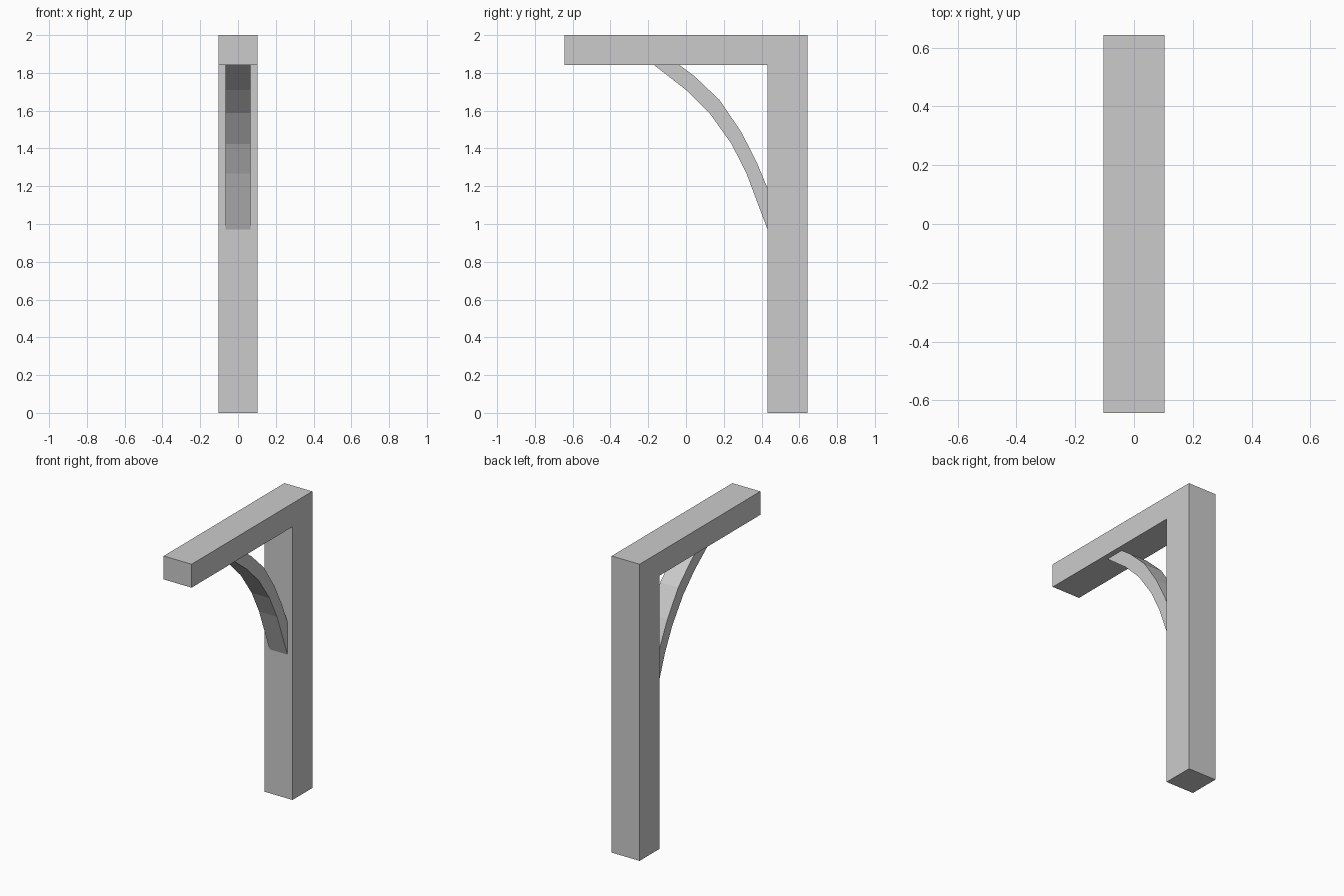
import bpy
import bmesh

if "Cube" in bpy.data.objects:
    bpy.data.objects.remove(bpy.data.objects["Cube"])


def extrude_profile(name, points, half_width):
    """Prism from a side (y, z) outline, centred on x = 0."""
    bm = bmesh.new()
    verts = [bm.verts.new((-half_width, y, z)) for y, z in points]
    face = bm.faces.new(verts)
    ext = bmesh.ops.extrude_face_region(bm, geom=[face])
    moved = [g for g in ext["geom"] if isinstance(g, bmesh.types.BMVert)]
    bmesh.ops.translate(bm, verts=moved, vec=(2 * half_width, 0, 0))
    bmesh.ops.recalc_face_normals(bm, faces=bm.faces[:])
    mesh = bpy.data.meshes.new(name)
    bm.to_mesh(mesh)
    bm.free()
    obj = bpy.data.objects.new(name, mesh)
    bpy.context.collection.objects.link(obj)
    return obj


# Post and overhanging beam, one L-shaped timber
extrude_profile("post_and_beam", [
    (0.643, 0), (0.643, 2), (-0.643, 2),
    (-0.643, 1.842), (0.432, 1.842), (0.432, 0)], 0.104)

# Curved brace: upper and lower edges of the arc, cut flush to the timbers
upper = [(-0.035, 1.842), (0.045, 1.782), (0.178, 1.656),
         (0.293, 1.486), (0.372, 1.332), (0.432, 1.188)]
lower = [(-0.17, 1.842), (0.0, 1.71), (0.124, 1.588),
         (0.241, 1.424), (0.32, 1.268), (0.432, 0.97)]
extrude_profile("curved_brace", upper + lower[::-1], 0.067)
